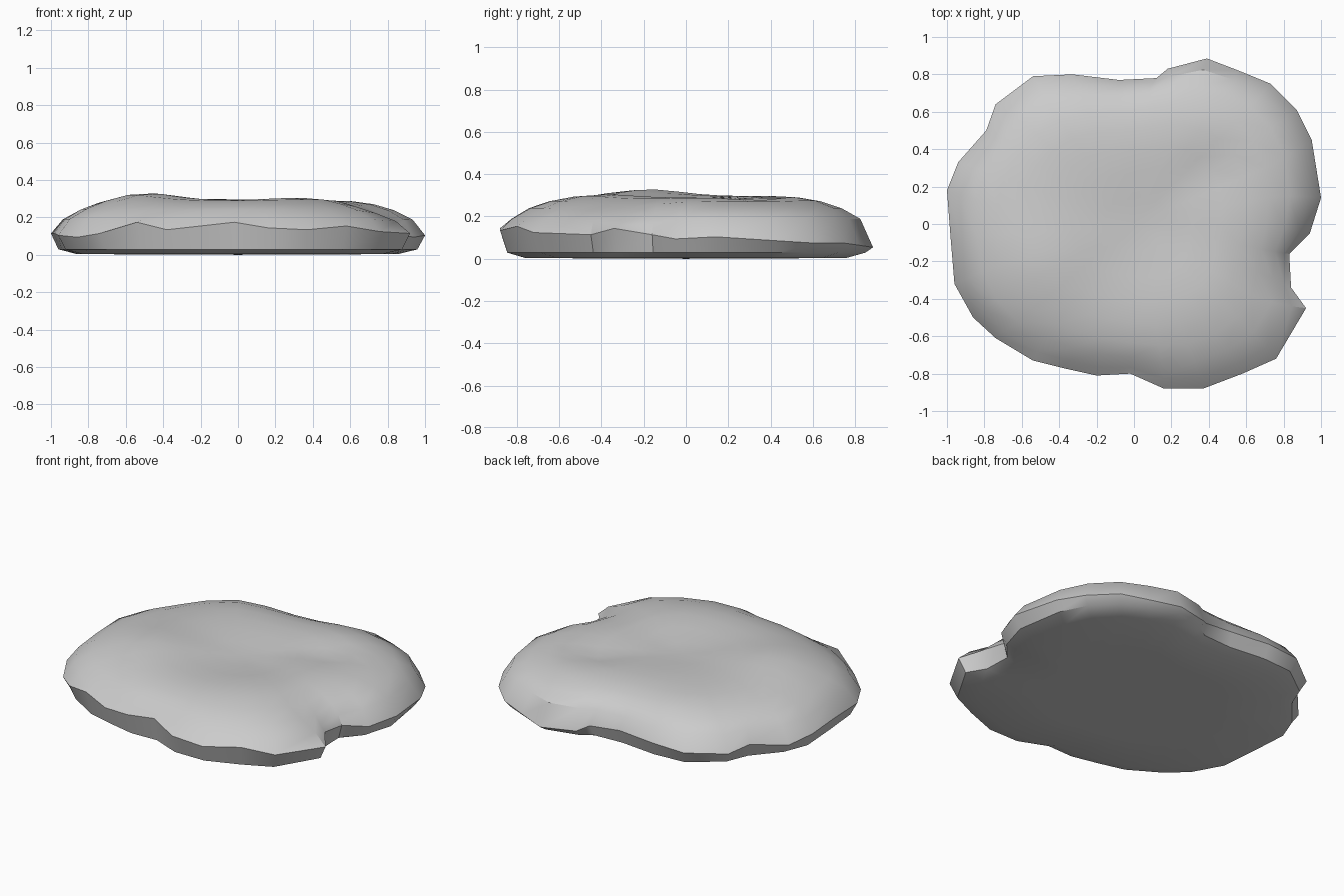
import bpy, bmesh, math

if "Cube" in bpy.data.objects:
    bpy.data.objects.remove(bpy.data.objects["Cube"])

# Outline of the slab: x, y, height of the rim crease
rim = [(1.0, .14, .11), (.95, .45, .09), (.87, .61, .08), (.73, .75, .08), (.56, .82, .07),
       (.39, .885, .06), (.18, .83, .07), (.12, .78, .10), (-.08, .77, .12), (-.33, .80, .12),
       (-.54, .79, .11), (-.74, .64, .10), (-.79, .50, .12), (-.94, .33, .09), (-1.0, .18, .12),
       (-.98, -.08, .12), (-.96, -.32, .11), (-.86, -.50, .10), (-.74, -.61, .12),
       (-.54, -.73, .18), (-.38, -.77, .14), (-.20, -.81, .16), (-.02, -.80, .18),
       (.16, -.88, .15), (.37, -.88, .14), (.58, -.80, .16), (.76, -.72, .13),
       (.92, -.45, .12), (.84, -.34, .15), (.83, -.16, .12), (.94, -.05, .10)]
n = len(rim)

# Rounder outline used for the inner rings
soft = [(p[0], p[1]) for p in rim]
for _ in range(3):
    soft = [tuple((soft[i - 1][k] + 2 * soft[i][k] + soft[(i + 1) % n][k]) / 4 for k in (0, 1))
            for i in range(n)]

# Humps and dents of the top: x, y, radius, height
bumps = [(-.5, -.2, .24, .035), (.42, .30, .14, -.035), (.1, 0, .3, -.025),
         (.75, -.28, .16, -.035), (.3, -.35, .2, .012), (-.38, .6, .12, .015),
         (-.1, .25, .25, .006), (.45, .5, .15, .008)]


def relief(x, y):
    return sum(h * math.exp(-((x - a) ** 2 + (y - b) ** 2) / r ** 2) for a, b, r, h in bumps)


bm = bmesh.new()


def ring(scale, blend, height, top=False):
    verts = []
    for (x, y, z), (sx, sy) in zip(rim, soft):
        px = scale * (x + (sx - x) * blend)
        py = scale * (y + (sy - y) * blend)
        pz = height if height is not None else z
        verts.append(bm.verts.new((px, py, pz + (relief(px, py) if top else 0))))
    return verts


# Underside, side wall and domed top
rings = [ring(.55, .5, .008), ring(.88, .4, .010), ring(.965, .1, .035), ring(1, 0, None),
         ring(.95, .3, .195), ring(.87, .7, .245), ring(.77, 1, .277), ring(.64, 1, .296),
         ring(.50, 1, .302, True), ring(.34, 1, .302, True), ring(.17, 1, .302, True)]
for r in rings[4:8]:
    for v in r:
        v.co.z += relief(v.co.x, v.co.y)
for a, b in zip(rings, rings[1:]):
    for i in range(n):
        j = (i + 1) % n
        bm.faces.new((a[i], a[j], b[j], b[i]))
for r, z in ((rings[0], .006), (rings[-1], .302 + relief(0, 0))):
    c = bm.verts.new((0, 0, z))
    for i in range(n):
        bm.faces.new((r[i], r[(i + 1) % n], c))
bmesh.ops.recalc_face_normals(bm, faces=bm.faces)

# Rest the slab on the ground
low = min(v.co.z for v in bm.verts)
for v in bm.verts:
    v.co.z -= low

mesh = bpy.data.meshes.new("flat_stone")
bm.to_mesh(mesh)
bm.free()
stone = bpy.data.objects.new("flat_stone", mesh)
bpy.context.collection.objects.link(stone)
bpy.context.view_layer.objects.active = stone
stone.select_set(True)
bpy.ops.object.shade_smooth_by_angle(angle=math.radians(35))
